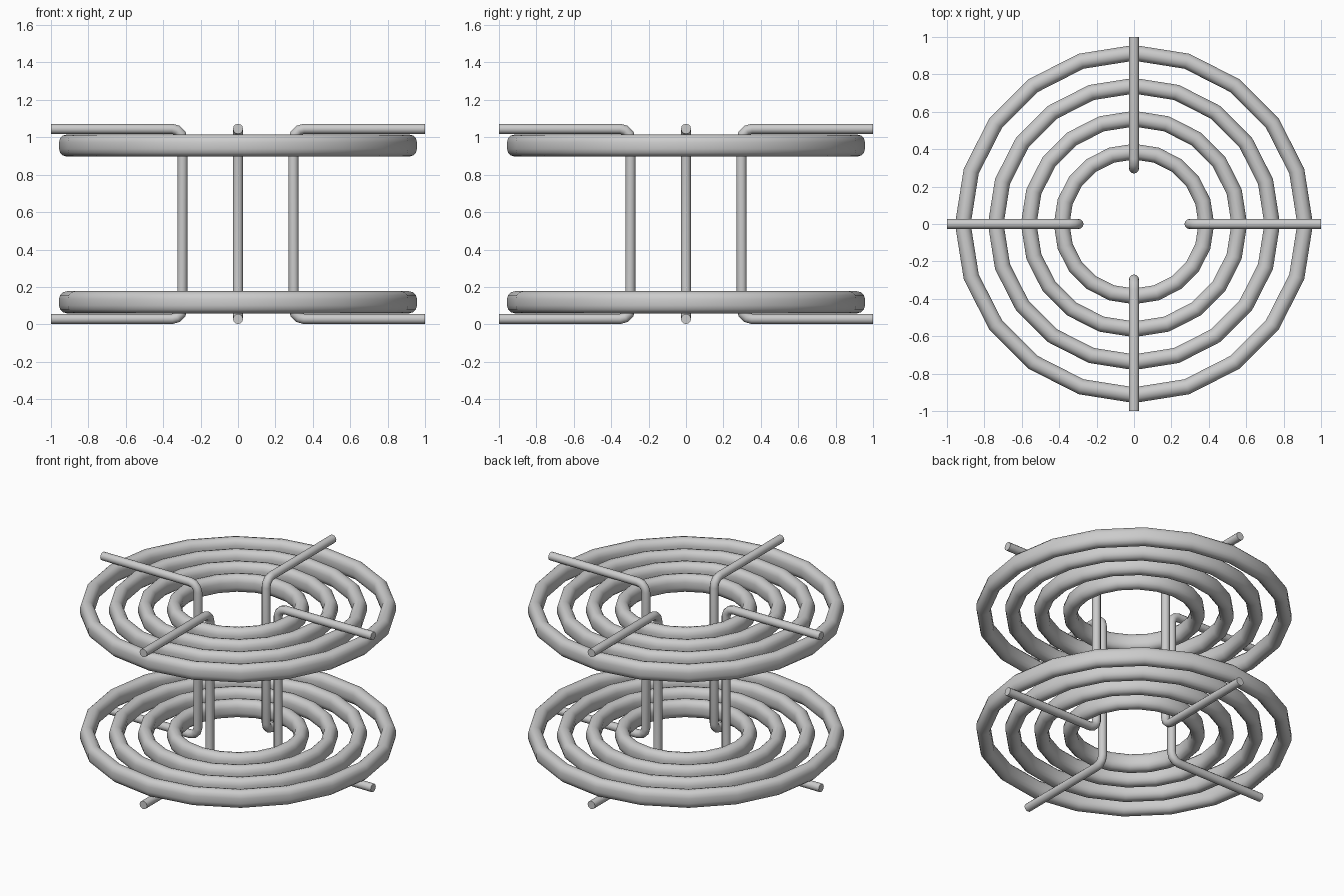
import bpy, bmesh
from math import sin, cos, pi
from mathutils import Vector

if "Cube" in bpy.data.objects:
    bpy.data.objects.remove(bpy.data.objects["Cube"])

MID = 0.537   # height of the mirror plane between both grates


def finish(name, bm):
    bmesh.ops.recalc_face_normals(bm, faces=bm.faces)
    me = bpy.data.meshes.new(name)
    bm.to_mesh(me)
    bm.free()
    ob = bpy.data.objects.new(name, me)
    bpy.context.collection.objects.link(ob)
    me.shade_smooth()
    me.set_sharp_from_angle(angle=pi / 4)
    return ob


def skin(bm, loops, closed):
    n = len(loops[0])
    pairs = list(zip(loops, loops[1:]))
    if closed:
        pairs.append((loops[-1], loops[0]))
    for a, b in pairs:
        for i in range(n):
            j = (i + 1) % n
            bm.faces.new((a[i], a[j], b[j], b[i]))
    if not closed:
        bm.faces.new(loops[0])
        bm.faces.new(loops[-1])


# ring with an upright rounded (stadium) section and 20 sides
def ring(name, radius, z, r=0.042, straight=0.017, sides=20):
    sec = [(r * cos(k * pi / 6), r * sin(k * pi / 6) + straight) for k in range(7)]
    sec += [(-x, -h) for x, h in sec]
    bm = bmesh.new()
    loops = []
    for s in range(sides):
        a = 2 * pi * s / sides
        loops.append([bm.verts.new(((radius + x) * cos(a), (radius + x) * sin(a), z + h))
                      for x, h in sec])
    skin(bm, loops, True)
    return finish(name, bm)


# bent rod: path in the (radial, z) plane, swept with a round section
def rod(name, angle, r=0.027, sides=12):
    out, bend, h = 0.297, 0.055, 0.508
    path = [(1.0, h)]
    path += [(out + bend - bend * sin(t), h - bend + bend * cos(t))
             for t in (0, pi / 6, pi / 3, pi / 2)]
    path += [(x, -z) for x, z in reversed(path)]
    pts = [Vector(p) for p in path]
    bm = bmesh.new()
    loops = []
    for i, p in enumerate(pts):
        d0 = (p - pts[i - 1]).normalized() if i else None
        d1 = (pts[i + 1] - p).normalized() if i < len(pts) - 1 else d0
        d = ((d0 or d1) + d1).normalized()
        nrm = Vector((-d.y, d.x))
        loop = []
        for k in range(sides):
            t = 2 * pi * k / sides
            q = p + nrm * r * cos(t)
            s = r * sin(t)
            loop.append(bm.verts.new((q.x * cos(angle) - s * sin(angle),
                                      q.x * sin(angle) + s * cos(angle), q.y + MID)))
        loops.append(loop)
    skin(bm, loops, False)
    return finish(name, bm)


# four concentric rings on each level
for level, z in (("lower", MID - 0.419), ("upper", MID + 0.419)):
    for i, radius in enumerate((0.387, 0.563, 0.739, 0.915)):
        ring(f"{level}_ring_{i + 1}", radius, z)

# four bent support rods
for i in range(4):
    rod(f"support_rod_{i + 1}", i * pi / 2)
